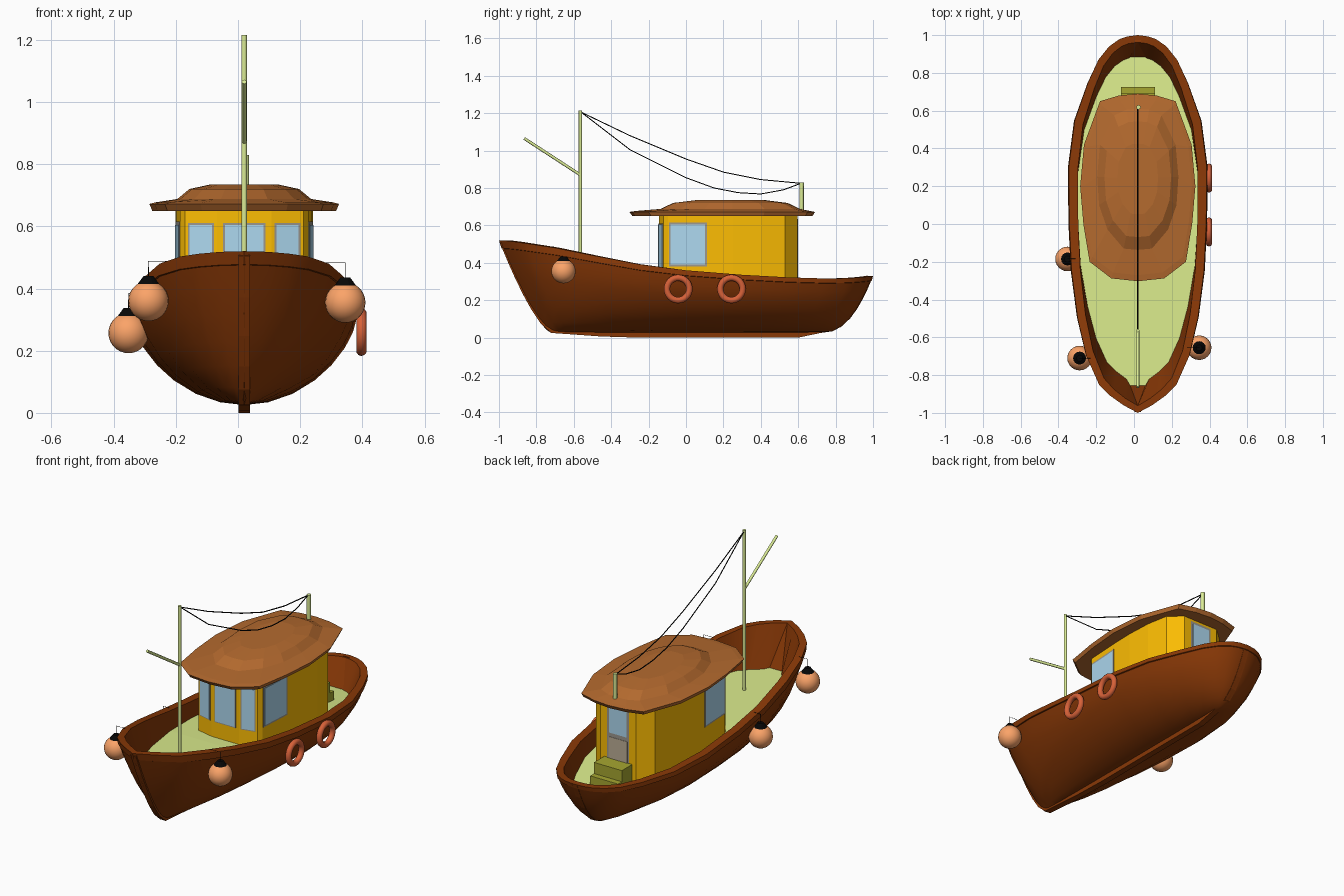
import bpy, bmesh, math
from mathutils import Vector

if "Cube" in bpy.data.objects:
    bpy.data.objects.remove(bpy.data.objects["Cube"])

CX = 0.02  # centre line of the boat


def mat(name, r, g, b):
    m = bpy.data.materials.new(name)
    m.diffuse_color = (r, g, b, 1)
    m.use_nodes = True
    m.node_tree.nodes["Principled BSDF"].inputs["Base Color"].default_value = m.diffuse_color
    return m


BROWN = mat("hull_brown", .25, .04, .002)
DECK = mat("pale_green", .70, .83, .26)
POLE = mat("pole_green", .70, .83, .30)
YELLOW = mat("cabin_yellow", .98, .51, .001)
ROOF = mat("roof_brown", .46, .145, .028)
GLASS = mat("window_blue", .42, .69, .87)
FRAME = mat("frame_grey", .33, .31, .27)
ORANGE = mat("fender_orange", .97, .37, .14)
RED = mat("ring_red", .68, .12, .04)
BLACK = mat("rope_black", .002, .002, .002)
OLIVE = mat("step_olive", .38, .38, .03)


def mesh(name, verts, faces, m, smooth=None):
    me = bpy.data.meshes.new(name)
    me.from_pydata([tuple(v) for v in verts], [], faces)
    bm = bmesh.new()
    bm.from_mesh(me)
    bmesh.ops.remove_doubles(bm, verts=bm.verts, dist=1e-5)
    bmesh.ops.recalc_face_normals(bm, faces=bm.faces)
    bm.to_mesh(me)
    bm.free()
    me.materials.append(m)
    ob = bpy.data.objects.new(name, me)
    bpy.context.collection.objects.link(ob)
    if smooth:
        finish(ob, smooth)
    return ob


def finish(ob, angle):
    bpy.ops.object.select_all(action='DESELECT')
    ob.select_set(True)
    bpy.context.view_layer.objects.active = ob
    bpy.ops.object.shade_smooth_by_angle(angle=math.radians(angle))


def loft(name, rings, m, closed=True, cap=True, smooth=None):
    n = len(rings[0])
    faces = []
    for i in range(len(rings) - 1):
        for j in range(n if closed else n - 1):
            k = (j + 1) % n
            faces.append((i*n + j, i*n + k, (i+1)*n + k, (i+1)*n + j))
    if cap:
        faces += [tuple(range(n)), tuple(range((len(rings)-1)*n, len(rings)*n))]
    return mesh(name, [p for r in rings for p in r], faces, m, smooth)


def tube(name, pts, r, m, sides=8):
    cu = bpy.data.curves.new(name, 'CURVE')
    cu.dimensions = '3D'
    cu.bevel_depth = r
    cu.bevel_resolution = max(0, sides // 4)
    cu.use_fill_caps = True
    sp = cu.splines.new('POLY')
    sp.points.add(len(pts) - 1)
    for p, c in zip(sp.points, pts):
        p.co = (*c, 1)
    cu.materials.append(m)
    ob = bpy.data.objects.new(name, cu)
    bpy.context.collection.objects.link(ob)
    return ob


def box(name, lo, hi, m):
    rect = [(lo[0], lo[1]), (hi[0], lo[1]), (hi[0], hi[1]), (lo[0], hi[1])]
    return loft(name, [[(x, y, z) for x, y in rect] for z in (lo[2], hi[2])], m)


def mirrored(half):
    """Half plan outline (x >= 0, front to back) -> full closed outline."""
    return half + [(-x, y) for x, y in reversed(half) if x > 0]


# Hull stations: gunwale y, half width, gunwale height
STATIONS = [(-1, 0, .52), (-.96, .075, .518), (-.91, .145, .512), (-.85, .205, .503),
            (-.7, .272, .48), (-.5, .318, .44), (-.25, .35, .392), (0, .362, .36),
            (.3, .365, .336), (.55, .333, .322), (.75, .263, .316), (.87, .208, .318),
            (.94, .152, .323), (.978, .098, .327), (.993, .055, .329), (1, 0, .33)]
ZK = .025


def deck_z(y):
    return .27 - .022 * (y + .1) if y < -.1 else .27 - .08 * (y + .1)


def skin(st, f):
    """Point on the outer hull at height fraction f."""
    yg, w, zg = st
    yk = .72 * yg
    y = yk + (yg - yk) * f ** (.7 if yg < 0 else .42)
    s = math.sqrt(max(0, 1 - (1 - f)**2))
    return Vector((w * s ** (1.08 + .4 * f), y, ZK + (zg - ZK) * f))


rings, deck = [], []
for st in STATIONS:
    yg, w, zg = st
    half = [skin(st, 1 - math.cos(math.radians(a))) for a in (0, 14, 28, 42, 54, 66, 76)]
    p = skin(st, .91)
    half += [p, Vector((p.x * 1.02, p.y * 1.004, p.z + .002)),      # rub rail
             Vector((w, yg, zg)), Vector((w * .87, yg * .962, zg))]
    zd = deck_z(yg)
    q = skin(st, (zd - ZK) / (zg - ZK))
    q = Vector((max(q.x * .93, .04), q.y * .95, zd))
    half.append(q)
    full = [Vector((-v.x, v.y, v.z)) for v in reversed(half[1:])] + half
    rings.append([v + Vector((CX, 0, 0)) for v in full])
    deck.append([(CX - q.x, q.y, zd), (CX + q.x, q.y, zd)])
loft("hull", rings, BROWN, closed=False, cap=False, smooth=35)
loft("deck", deck, DECK, closed=False, cap=False)
# Close the bulwark at bow and stern between rim and deck
for name, r in (("bow_liner", rings[0]), ("stern_liner", rings[-1])):
    mesh(name, [r[0], r[1], r[-1]], [(0, 1, 2)], BROWN)

# Keel and stem bar
fs = (.97, .7, .45, .25, .1, 0)
bow = [skin(STATIONS[0], f) for f in fs]
stern = [skin(STATIONS[-1], f) for f in reversed(fs)]
outer = bow + [Vector((0, -.45, .006)), Vector((0, -.25, 0)), Vector((0, .6, 0))] + stern
inner = [Vector((0, v.y * .97, max(v.z, ZK) + .012)) for v in outer]
loft("keel", [[(CX - .018, o.y, o.z), (CX + .018, o.y, o.z), (CX + .018, i.y, i.z),
               (CX - .018, i.y, i.z)] for o, i in zip(outer, inner)], BROWN)

# Cabin walls
plan = mirrored([(.088, -.145), (.19, -.12), (.206, -.095), (.218, .12), (.221, .25),
                 (.214, .4), (.19, .53), (.115, .595)])
loft("cabin", [[(CX + x, y, z) for x, y in plan] for z in (.21, .66)], YELLOW)


def panel(name, a, b, z0, z1, m, border=.01):
    """Framed pane lying on the wall running from plan point a to b."""
    a, b = Vector((*a, 0)), Vector((*b, 0))
    d = (b - a).normalized()
    out = Vector((d.y, -d.x, 0))
    for part, mm, e, t in (("frame", FRAME, 0, .003), ("pane", m, border, .005)):
        base = [a + d*e - out*.006, b - d*e - out*.006, b - d*e + out*t, a + d*e + out*t]
        loft(f"{name}_{part}", [[(v.x + CX, v.y, z) for v in base]
                                for z in (z0 + e, z1 - e)], mm)


# Windows and door
panel("front_window", (-.068, -.145), (.068, -.145), .36, .61, GLASS, .006)
panel("front_window_right", (.097, -.143), (.18, -.1225), .36, .61, GLASS, .006)
panel("front_window_left", (-.18, -.1225), (-.097, -.143), .36, .61, GLASS, .006)
panel("side_window_right", (.2063, -.092), (.2177, .113), .38, .615, GLASS)
panel("side_window_left", (-.2177, .113), (-.2063, -.092), .38, .615, GLASS)
panel("door_window", (.07, .595), (-.07, .595), .45, .635, GLASS, .014)
panel("door_panel", (.07, .595), (-.07, .595), .30, .45, mat("door_beige", .50, .42, .30))

# Steps behind the door
box("upper_step", (CX - .09, .58, .19), (CX + .09, .69, .315), OLIVE)
box("lower_step", (CX - .09, .68, .19), (CX + .09, .725, .25), OLIVE)

# Roof with faceted dome
edge = mirrored([(0, -.303), (.14, -.288), (.255, -.2), (.288, 0), (.305, .2), (.285, .42),
                 (.2, .65), (.1, .68), (0, .69)])
dome = mirrored([(0, -.137), (.075, -.13), (.16, -.03), (.205, .10), (.215, .25), (.20, .42),
                 (.125, .575), (.06, .605), (0, .61)])


def ring(pts, s, z):
    return [(CX + x * s, .24 + (y - .24) * s, z) for x, y in pts]


loft("roof", [ring(edge, .97, .65), ring(edge, 1, .672), ring(edge, .94, .677),
              ring(dome, 1, .688), ring(dome, .82, .72), ring(dome, .5, .735)], ROOF)

# Mast, boom and aft pole
tube("mast", [(CX, -.565, .26), (CX, -.565, 1.215)], .009, POLE)
tube("boom", [(CX, -.565, .87), (CX, -.865, 1.065)], .008, POLE)
tube("aft_pole", [(CX + .004, .618, .66), (CX + .004, .618, .83)], .012, POLE)

# Rigging lines
for name, mid in (("upper_line", [(-.3, 1.08), (-.0, .955), (.2, .885), (.4, .845)]),
                  ("lower_line", [(-.3, 1.005), (0, .855), (.15, .80), (.28, .775),
                                  (.4, .768), (.52, .79)])):
    pts = [(-.56, 1.205)] + mid + [(.615, .825)]
    tube(name, [(CX, y, z) for y, z in pts], .003, BLACK, 4)

# Ball fenders with caps and ropes
for i, (x, y, z, hx) in enumerate([(.345, -.655, .355, .28), (-.288, -.71, .36, -.23),
                                   (-.352, -.185, .257, -.31)]):
    bpy.ops.mesh.primitive_uv_sphere_add(segments=24, ring_count=14, radius=.065,
                                         location=(x, y, z))
    ob = bpy.context.object
    ob.name = f"fender_{i + 1}"
    ob.data.materials.append(ORANGE)
    finish(ob, 40)
    bpy.ops.mesh.primitive_cone_add(vertices=16, radius1=.035, radius2=.016, depth=.026,
                                    location=(x, y, z + .067))
    ob = bpy.context.object
    ob.name = f"fender_cap_{i + 1}"
    ob.data.materials.append(BLACK)
    tube(f"fender_rope_{i + 1}", [(x, y, z + .07), (x, y, z + .128), (hx, y, z + .128)],
         .0012, BLACK, 4)

# Life rings on the right side
for i, y in enumerate((-.042, .243)):
    bpy.ops.mesh.primitive_torus_add(major_segments=32, minor_segments=10, major_radius=.06,
                                     minor_radius=.017, location=(.397, y, .26),
                                     rotation=(0, math.pi / 2, 0))
    ob = bpy.context.object
    ob.name = f"life_ring_{i + 1}"
    ob.data.materials.append(RED)
    finish(ob, 60)
